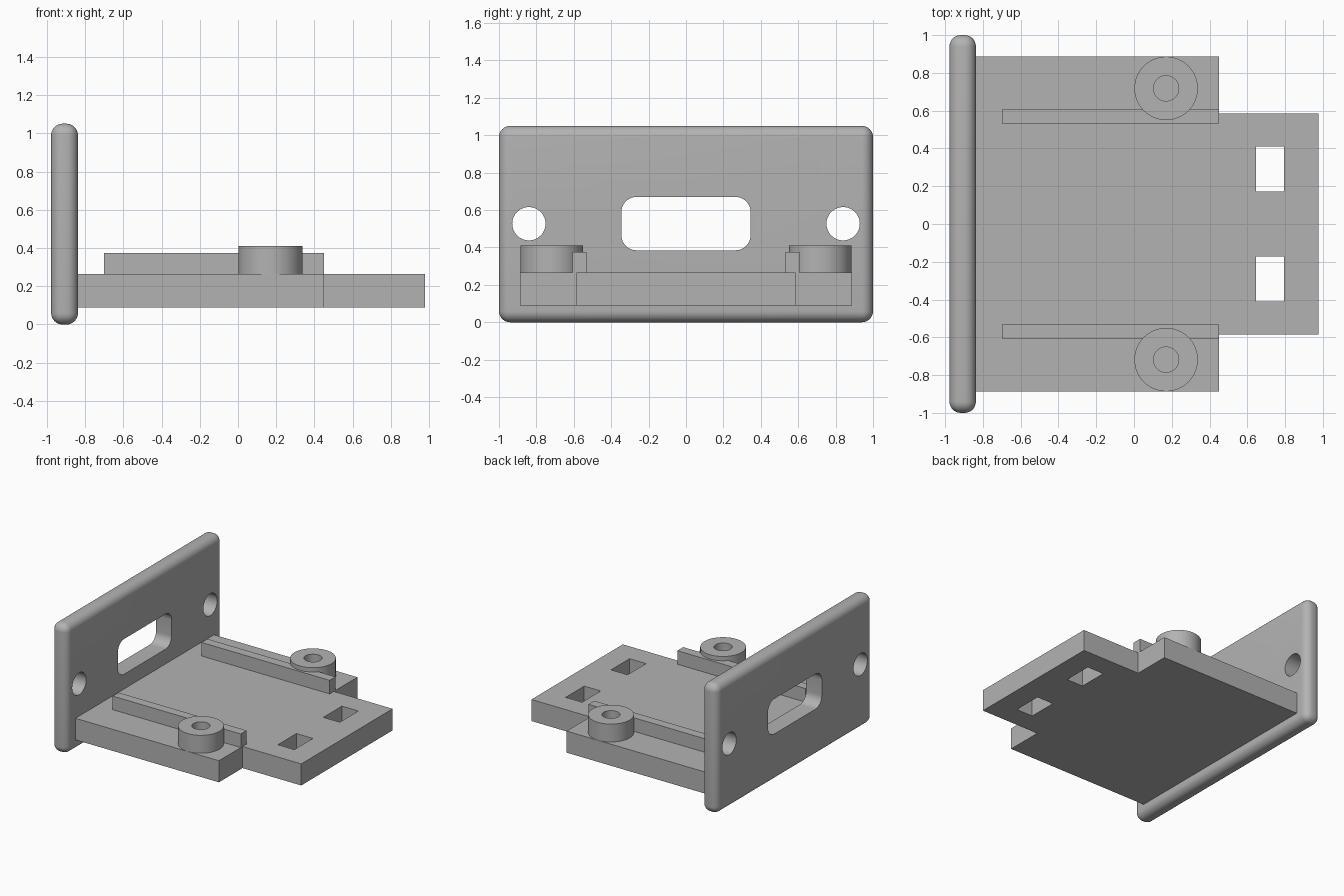
import bpy
import bmesh
import math
from mathutils import Matrix, Vector

cube = bpy.data.objects.get("Cube")
if cube:
    bpy.data.objects.remove(cube, do_unlink=True)

grey = bpy.data.materials.new("plain grey")
grey.use_nodes = True
colour = (0.45, 0.45, 0.45, 1)
grey.diffuse_color = colour
grey.node_tree.nodes["Principled BSDF"].inputs["Base Color"].default_value = colour


def add_object(name, bm):
    bmesh.ops.recalc_face_normals(bm, faces=bm.faces)
    mesh = bpy.data.meshes.new(name)
    bm.to_mesh(mesh)
    bm.free()
    mesh.materials.append(grey)
    obj = bpy.data.objects.new(name, mesh)
    bpy.context.collection.objects.link(obj)
    return obj


def box(name, low, high):
    low, high = Vector(low), Vector(high)
    bm = bmesh.new()
    bmesh.ops.create_cube(bm, size=1)
    bmesh.ops.scale(bm, vec=high - low, verts=bm.verts)
    bmesh.ops.translate(bm, vec=(low + high) / 2, verts=bm.verts)
    return add_object(name, bm)


def cylinder(name, centre, radius, depth, axis="Z"):
    turn = Matrix.Rotation(math.pi / 2, 4, "Y") if axis == "X" else Matrix()
    bm = bmesh.new()
    bmesh.ops.create_cone(bm, cap_ends=True, segments=64, radius1=radius,
                          radius2=radius, depth=depth,
                          matrix=Matrix.Translation(centre) @ turn)
    return add_object(name, bm)


def bevel(obj, width, segments, along_x=False):
    bm = bmesh.new()
    bm.from_mesh(obj.data)
    edges = [e for e in bm.edges if not along_x
             or abs(e.verts[0].co.x - e.verts[1].co.x) > 0.01]
    bmesh.ops.bevel(bm, geom=edges, offset=width, segments=segments,
                    profile=0.5, affect="EDGES")
    bm.to_mesh(obj.data)
    bm.free()


def activate(obj):
    bpy.ops.object.select_all(action="DESELECT")
    obj.select_set(True)
    bpy.context.view_layer.objects.active = obj


def cut(obj, cutters):
    for cutter in cutters:
        activate(obj)
        mod = obj.modifiers.new("cut", "BOOLEAN")
        mod.operation = "DIFFERENCE"
        mod.solver = "EXACT"
        mod.object = cutter
        bpy.ops.object.modifier_apply(modifier=mod.name)
        bpy.data.objects.remove(cutter, do_unlink=True)


def smooth(obj):
    activate(obj)
    bpy.ops.object.shade_smooth_by_angle(angle=math.radians(30))


# Upright panel with rounded edges, a central slot and two round holes
panel = box("upright_panel", (-0.977, -1, 0), (-0.837, 1, 1.05))
bevel(panel, 0.06, 8)
slot = box("slot_cutter", (-1.1, -0.345, 0.385), (-0.7, 0.345, 0.67))
bevel(slot, 0.08, 10, along_x=True)
cut(panel, [slot] + [cylinder("hole_cutter", (-0.907, side * 0.84, 0.527), 0.089, 0.4, "X")
                     for side in (-1, 1)])
smooth(panel)

# Stepped base plate: half outline mirrored, then extruded
bottom, top = 0.09, 0.265
half = [(-0.837, 0.887), (0.45, 0.887), (0.45, 0.585), (0.977, 0.585)]
outline = half + [(x, -y) for x, y in reversed(half)]
bm = bmesh.new()
face = bm.faces.new([bm.verts.new((x, y, bottom)) for x, y in outline])
raised = bmesh.ops.extrude_face_region(bm, geom=[face])["geom"]
bmesh.ops.translate(bm, vec=(0, 0, top - bottom),
                    verts=[v for v in raised if isinstance(v, bmesh.types.BMVert)])
base = add_object("base_plate", bm)

# Rectangular through holes near the free end
cut(base, [box("window_cutter", (0.645, mid - 0.119, 0), (0.793, mid + 0.119, 0.5))
           for mid in (-0.291, 0.291)])

# Guide rail and hollow boss on each side
for side, label in ((1, "back"), (-1, "front")):
    inner, outer = sorted((side * 0.532, side * 0.607))
    box(label + "_rail", (-0.70, inner, top), (0.45, outer, 0.375))
    boss = cylinder(label + "_boss", (0.17, side * 0.718, 0.3375), 0.168, 0.145)
    cut(boss, [cylinder("bore_cutter", (0.17, side * 0.718, 0.34), 0.067, 0.4)])
    smooth(boss)
